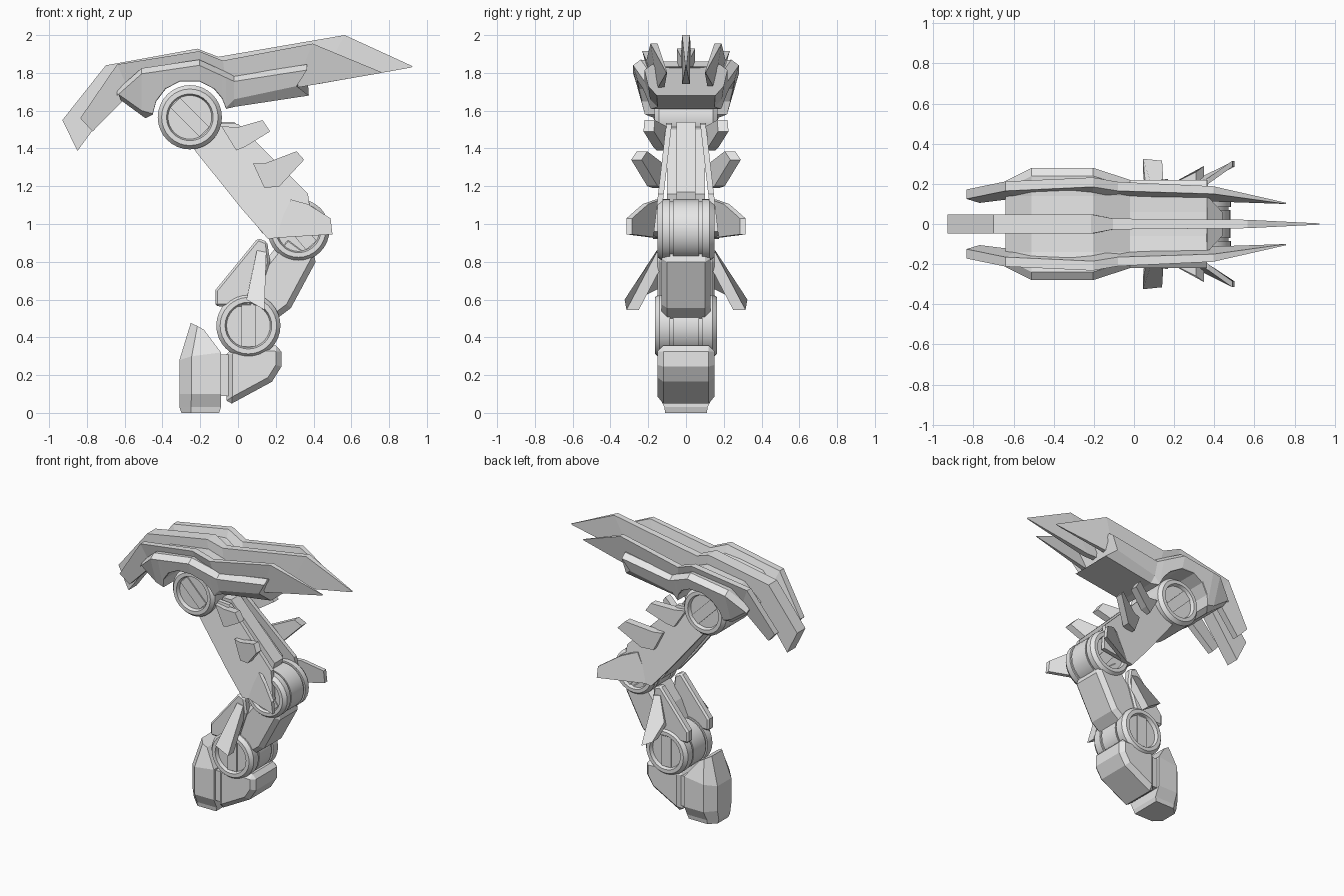
import bpy, bmesh, math

if "Cube" in bpy.data.objects:
    bpy.data.objects.remove(bpy.data.objects["Cube"])

grey = bpy.data.materials.new("armour_grey")
grey.diffuse_color = (0.8, 0.8, 0.8, 1)
grey.use_nodes = True
grey.node_tree.nodes["Principled BSDF"].inputs["Base Color"].default_value = grey.diffuse_color


def finish(name, bm, bevel=0.0, smooth=False):
    bmesh.ops.recalc_face_normals(bm, faces=bm.faces)
    me = bpy.data.meshes.new(name)
    bm.to_mesh(me)
    bm.free()
    ob = bpy.data.objects.new(name, me)
    bpy.context.collection.objects.link(ob)
    me.materials.append(grey)
    bpy.ops.object.select_all(action='DESELECT')
    bpy.context.view_layer.objects.active = ob
    ob.select_set(True)
    if bevel:
        m = ob.modifiers.new("bevel", 'BEVEL')
        m.width, m.segments, m.limit_method = bevel, 1, 'ANGLE'
        m.angle_limit = math.radians(40)
    if smooth:
        bpy.ops.object.shade_smooth_by_angle(angle=math.radians(30))
    return ob


def loft(name, rings, bevel=0.0, closed=False, smooth=False):
    """Skin a row of equal-sized closed rings and cap the ends."""
    bm = bmesh.new()
    vs = [[bm.verts.new(p) for p in r] for r in rings]
    n = len(vs[0])
    for a, b in zip(vs, vs[1:] + ([vs[0]] if closed else [])):
        for i in range(n):
            j = (i + 1) % n
            bm.faces.new((a[i], a[j], b[j], b[i]))
    if not closed:
        bm.faces.new(vs[0])
        bm.faces.new(vs[-1])
    return finish(name, bm, bevel, smooth)


def prism(name, pts, y0, y1, bevel=0.0):
    return loft(name, [[(x, y, z) for x, z in pts] for y in (y0, y1)], bevel)


def plate_pair(name, pts, th, bevel=0.0):
    """Slanted slab through (x, y, z) points, thickened outwards, on both sides."""
    for s, side in ((-1, "front"), (1, "back")):
        loft(f"{name}_{side}", [[(x, s * (y + t), z) for x, y, z in pts] for t in (0, th)], bevel)


def wheel(name, cx, cz, r, half, angle, groove=0.0):
    """Joint drum with rimmed, recessed ends and a crossbar in each recess."""
    ri, yd = r * 0.68, half - 0.025
    prof = [(0.0001, yd), (ri, yd), (ri + 0.008, half), (r * 0.88, half), (r, half - 0.025),
            (r, 0.085), (r - groove, 0.085), (r - groove, 0.07), (r - groove * 0.3, 0.07)]
    prof += [(a, -b) for a, b in reversed(prof)]
    n = 32
    rings = []
    for i in range(n):
        t = 2 * math.pi * i / n
        rings.append([(cx + a * math.cos(t), y, cz + a * math.sin(t)) for a, y in prof])
    loft(name, rings, closed=True, smooth=True)
    c, s = math.cos(angle), math.sin(angle)
    w, l = 0.037, ri * 0.95
    bar = [(cx + u * c - v * s, cz + u * s + v * c) for u, v in ((-l, -w), (l, -w), (l, w), (-l, w))]
    prism(name + "_crossbar", bar, -yd - 0.008, yd + 0.008)


# Foot: chamfered toe block, link and ankle block
def foot_ring(xa, xm, xr, ya, yb, za, zm, zr):
    return [(xa, -ya, za), (xm, -yb, zm), (xr, -yb, zr), (xr, yb, zr), (xm, yb, zm), (xa, ya, za)]


loft("toe_block", [foot_ring(-.30, -.25, -.10, .06, .11, 0, 0, 0),
                   foot_ring(-.31, -.25, -.09, .065, .115, .03, .03, .03),
                   foot_ring(-.31, -.245, -.09, .08, .15, .10, .10, .10),
                   foot_ring(-.31, -.245, -.09, .08, .15, .28, .30, .32),
                   foot_ring(-.25, -.215, -.18, .06, .10, .476, .46, .44)])
prism("ankle_link", [(-.11, .09), (-.03, .09), (-.03, .31), (-.11, .31)], -.13, .13)
prism("ankle_block", [(-.06, .035), (.18, .165), (.23, .245), (.23, .355), (.10, .36), (-.06, .34)],
      -.15, .15, .03)

# Joints
wheel("ankle_joint", .055, .462, .17, .165, math.pi / 2, .012)
wheel("knee_joint", .32, .968, .164, .15, math.radians(-50), .012)
wheel("hip_joint", -.255, 1.565, .17, .168, math.radians(-45))

# Shin: core, side guards and swept fins
prism("shin_core", [(.425, .825), (.28, .555), (.10, .42), (-.02, .48), (.10, .75), (.26, .95)],
      -.13, .13, .03)
plate_pair("shin_guard", [(.105, .09, .925), (.155, .09, .905), (.17, .09, .80), (.09, .09, .56),
                          (-.12, .09, .565), (-.12, .09, .65)], .06, .012)
plate_pair("shin_fin", [(.06, .10, .68), (.10, .09, .86), (.15, .09, .85),
                        (.14, .25, .545), (.045, .26, .60)], .065)

# Thigh: centre spine, core, leaning side plates and three fins per side
prism("thigh_spine", [(-.25, 1.45), (-.12, 1.54), (-.02, 1.54), (.33, 1.17), (.28, .98), (.14, .95)],
      -.05, .05)
prism("thigh_core", [(-.23, 1.42), (-.12, 1.52), (-.04, 1.50), (.29, 1.16), (.25, 1.0), (.13, .95)],
      -.10, .10)


def lean(x, z):
    return (x, .075 + (1.53 - z) * .115, z)


plate_pair("thigh_plate", [lean(*p) for p in ((-.30, 1.50), (-.15, 1.54), (.0, 1.53), (.37, 1.16),
                                              (.40, .96), (.16, .92), (.02, 1.08), (-.217, 1.375))], .03)
plate_pair("upper_thigh_fin", [(-.09, .08, 1.52), (-.01, .09, 1.51), (.13, .165, 1.55),
                               (.17, .17, 1.49), (.04, .12, 1.41), (-.01, .10, 1.39)], .055)
plate_pair("middle_thigh_fin", [(.08, .10, 1.32), (.14, .12, 1.32), (.31, .205, 1.385),
                                (.35, .235, 1.34), (.22, .15, 1.20), (.14, .12, 1.19)], .055)
plate_pair("lower_thigh_fin", [(.28, .13, 1.13), (.37, .20, 1.105), (.49, .285, 1.03),
                               (.50, .285, .945), (.18, .13, .925)], .03)


# Top armour: outward-leaning hull whose lower edge arches over the hip joint
def hull_ring(xc, xt, xm, xb, zt, zm, zb, ymax, ymid, ybot):
    half = [(xc, .06, zt - .01), (xt, .14, zt - .01), (xt, ymax - .04, zt), (xt, ymax, zt - .03),
            (xm, ymid, zm), (xb, ybot, zb)]
    return half + [(x, -y, z) for x, y, z in reversed(half)]


def arch_ring(deg):
    x = -.255 + .197 * math.cos(math.radians(deg))
    z = 1.565 + .197 * math.sin(math.radians(deg))
    if x < -.205:
        zt, ymax = 1.825 + (x + .51) / .305 * .045, .28
    else:
        t = (x + .205) / .185
        zt, ymax = 1.87 - .085 * t, .28 - .06 * t
    y = ymax - .06 * (zt - .03 - z) / .22
    return hull_ring(x, x, x, x, zt, z + .005, z, ymax, y, y - .005)


rings = [hull_ring(-.64, -.64, -.63, -.62, 1.71, 1.685, 1.655, .215, .21, .18),
         hull_ring(-.51, -.51, -.51, -.49, 1.825, 1.60, 1.56, .28, .215, .165)]
rings += [arch_ring(a) for a in (176, 155, 130, 105, 75.3, 50, 30, 13)]
rings += [hull_ring(-.02, -.02, -.02, -.02, 1.785, 1.66, 1.62, .22, .19, .15),
          hull_ring(.44, .365, .31, .375, 1.845, 1.73, 1.68, .22, .20, .155)]
loft("armour_hull", rings)

# Central crest: (top x, top z, bottom x, bottom z, half width)
crest = [(-.93, 1.55, -.85, 1.387, .048), (-.70, 1.84, -.62, 1.70, .048),
         (-.215, 1.928, -.20, 1.80, .048), (-.105, 1.885, -.10, 1.74, .027),
         (.565, 2.0, .42, 1.74, .021), (.925, 1.835, .915, 1.828, .003)]
loft("central_crest", [[(a, -w, b), (a, w, b), (c, w, d), (c, -w, d)] for a, b, c, d, w in crest])

# Side crests: (top x, top z, bottom x, bottom z, top inner y, top outer y, bottom inner y, bottom outer y)
side = [(-.835, 1.56, -.77, 1.49, .125, .172, .105, .15), (-.64, 1.845, -.57, 1.69, .165, .212, .13, .18),
        (-.205, 1.915, -.20, 1.79, .185, .232, .12, .18), (-.08, 1.865, -.06, 1.72, .165, .21, .13, .17),
        (.395, 1.955, .30, 1.72, .15, .188, .115, .15), (.757, 1.805, .75, 1.798, .10, .106, .10, .105)]
for s, tag in ((-1, "front"), (1, "back")):
    loft("side_crest_" + tag, [[(a, s * e, b), (a, s * f, b), (c, s * h, d), (c, s * g, d)]
                               for a, b, c, d, e, f, g, h in side])
